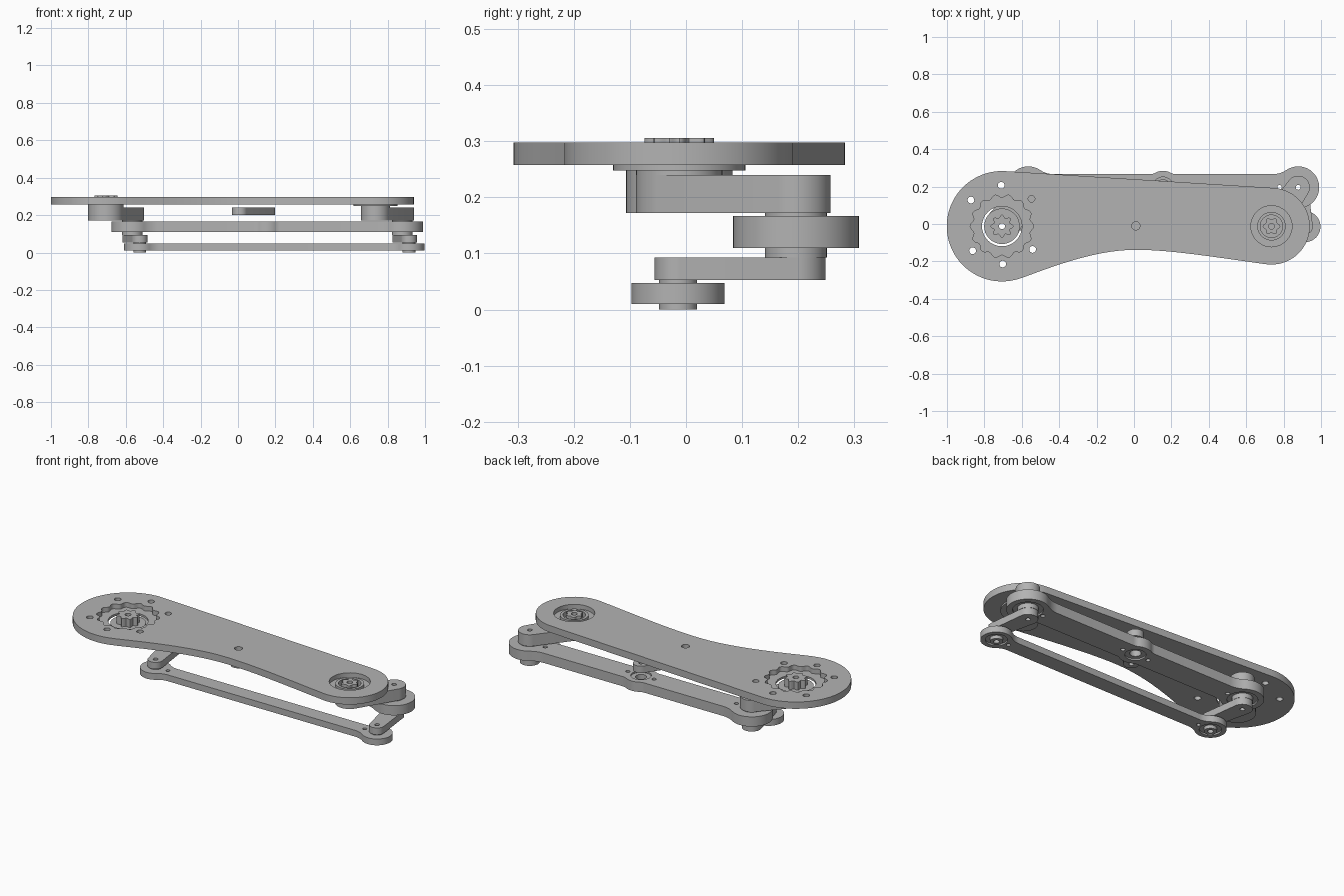
import bpy, bmesh
from math import cos, sin, pi, acos, atan2, sqrt, radians
from mathutils import Vector
from mathutils.geometry import interpolate_bezier

if "Cube" in bpy.data.objects:
    bpy.data.objects.remove(bpy.data.objects["Cube"])

GREY = (0.45, 0.45, 0.45, 1)
metal = bpy.data.materials.new("grey metal")
metal.use_nodes = True
metal.diffuse_color = GREY
metal.node_tree.nodes["Principled BSDF"].inputs["Base Color"].default_value = GREY


# ---- outline helpers (lists of 2D points, counter-clockwise) ----
def arc(c, r, a0, a1, n=32):
    return [(c[0] + r * cos(a0 + (a1 - a0) * i / n),
             c[1] + r * sin(a0 + (a1 - a0) * i / n)) for i in range(n + 1)]


def circle(c, r, n=48):
    return arc(c, r, 0, 2 * pi, n)[:-1]


def lobed(c, r, depth, lobes):
    n = lobes * 12
    pts = []
    for i in range(n):
        t = 2 * pi * i / n
        d = r + depth * cos(lobes * t)
        pts.append((c[0] + d * cos(t), c[1] + d * sin(t)))
    return pts


def link(c0, r0, c1, r1):
    """Two circles joined by their outer tangents."""
    dx, dy = c1[0] - c0[0], c1[1] - c0[1]
    a, th = atan2(dy, dx), acos((r0 - r1) / sqrt(dx * dx + dy * dy))
    return arc(c1, r1, a - th, a + th) + arc(c0, r0, a + th, a + 2 * pi - th)


def shoulder(r, w, f, start):
    """Arc from angle start, then a fillet that runs out on the line y = w."""
    fx, fy = sqrt((r + f) ** 2 - (w + f) ** 2), w + f
    a = atan2(fy, fx)
    return arc((0, 0), r, start, a, 24) + arc((fx, fy), f, a + pi, 1.5 * pi, 14)[1:]


def bar(x0, x1, y, r, w, f, boss=None):
    """Slim bar with round ends and an optional round boss (x, radius)."""
    end = shoulder(r, w, f, pi)
    top = [(x0 + px, py) for px, py in end]
    if boss:
        half = shoulder(boss[1], w, 0.06, pi / 2)
        top += [(boss[0] - px, py) for px, py in reversed(half)]
        top += [(boss[0] + px, py) for px, py in half[1:]]
    top += [(x1 - px, py) for px, py in reversed(end)]
    low = [(px, -py) for px, py in top[1:-1]]
    return [(px, y + py) for px, py in low + top[::-1]]


# ---- solid helpers ----
def prism(name, outline, z0, z1):
    bm = bmesh.new()
    face = bm.faces.new([bm.verts.new((x, y, z0)) for x, y in outline])
    up = bmesh.ops.extrude_face_region(bm, geom=[face])["geom"]
    bmesh.ops.translate(bm, vec=(0, 0, z1 - z0),
                        verts=[v for v in up if isinstance(v, bmesh.types.BMVert)])
    bmesh.ops.remove_doubles(bm, verts=bm.verts, dist=1e-5)
    bmesh.ops.recalc_face_normals(bm, faces=bm.faces)
    mesh = bpy.data.meshes.new(name)
    bm.to_mesh(mesh)
    bm.free()
    obj = bpy.data.objects.new(name, mesh)
    bpy.context.collection.objects.link(obj)
    mesh.materials.append(metal)
    return obj


def part(name, outline, z0, z1, cuts=()):
    """Extruded part; each cut is (outline, bottom, top) and is baked in."""
    obj = prism(name, outline, z0, z1)
    cutters = []
    for shape, a, b in cuts:
        cutter = prism("cutter", shape, a, b)
        cutter.hide_render = True
        mod = obj.modifiers.new("cut", 'BOOLEAN')
        mod.object, mod.operation, mod.solver = cutter, 'DIFFERENCE', 'EXACT'
        cutters.append(cutter)
    if cutters:
        deps = bpy.context.evaluated_depsgraph_get()
        baked = bpy.data.meshes.new_from_object(obj.evaluated_get(deps))
        obj.modifiers.clear()
        obj.data = baked
        for cutter in cutters:
            bpy.data.objects.remove(cutter)
    obj.data.polygons.foreach_set("use_smooth", [True] * len(obj.data.polygons))
    obj.data.set_sharp_from_angle(angle=radians(30))
    return obj


def hole(c, r, a=-1, b=1):
    return (circle(c, r, 32), a, b)


# ---- joint positions ----
HUB = {"right": (-0.706, -0.012), "left": (0.735, -0.012)}
MID = {"right": (-0.565, 0.196), "left": (0.878, 0.196)}
LOW = {"right": (-0.526, -0.014), "left": (0.914, -0.014)}
IDLER, BOSS = (0.01, -0.01), (0.155, 0.196)
hr, hl = HUB["right"], HUB["left"]

# ---- top plate: straight back edge, waisted front edge ----
R0, R1 = 0.295, 0.205
tan = acos((R0 - R1) / (hl[0] - hr[0]))
waist = [Vector(p) for p in ((-0.604, -0.290), (-0.416, -0.22), (-0.2, -0.138), (0.01, -0.138))]
flare = [Vector(p) for p in ((0.01, -0.138), (0.2, -0.138), (0.45, -0.18), (0.706, -0.215))]
plate = arc(hl, R1, radians(-97), tan) + arc(hr, R0, tan, radians(289), 64)
for curve in (waist, flare):
    plate += [(p.x, p.y) for p in interpolate_bezier(*curve, 24)[1:-1]]
    if curve is waist:
        plate.append((0.01, -0.138))
cuts = [(lobed(hr, 0.161, 0.009, 14), 0.27, 1), hole(hr, 0.107),
        hole(hl, 0.11, 0.272), hole(hl, 0.06), hole(IDLER, 0.022)]
for x, y in ((-0.71, 0.207), (-0.872, 0.128), (-0.548, 0.135),
             (-0.863, -0.143), (-0.702, -0.214), (-0.542, -0.136)):
    cuts.append(hole((x, y), 0.018))
part("top_plate", plate, 0.258, 0.298, cuts)

# ---- drive hubs ----
part("right_drive_star", lobed(hr, 0.054, 0.008, 8), 0.258, 0.306, [hole(hr, 0.016)])
part("left_drive_star", lobed(hl, 0.041, 0.006, 6), 0.258, 0.294, [hole(hl, 0.016)])
part("left_bearing_ring", circle(hl, 0.076), 0.272, 0.288, [hole(hl, 0.06)])
part("left_hub_flange", circle(hl, 0.118), 0.248, 0.258, [hole(hl, 0.016)])

# ---- cranks, spacers and feet on both sides ----
for side, big in (("right", 0.095), ("left", 0.077)):
    h, m, l = HUB[side], MID[side], LOW[side]
    part(side + "_upper_crank", link(h, big, m, 0.062), 0.172, 0.24,
         [hole(h, 0.016), hole(m, 0.013)])
    part(side + "_upper_hub", circle(h, big), 0.24, 0.258 if side == "right" else 0.248,
         [hole(h, 0.016)])
    part(side + "_upper_spacer", circle(m, 0.055), 0.167, 0.172, [hole(m, 0.013)])
    part(side + "_middle_spacer", circle(m, 0.055), 0.093, 0.119, [hole(m, 0.013)])
    part(side + "_lower_crank", link(m, 0.053, l, 0.042), 0.053, 0.093,
         [hole(m, 0.013), hole(l, 0.013)])
    part(side + "_lower_spacer", circle(l, 0.034), 0.047, 0.053, [hole(l, 0.013)])
    part(side + "_foot", circle(l, 0.034), 0, 0.019, [hole(l, 0.016)])

# ---- middle bar with bearing seats and a centre boss ----
mr, ml = MID["right"], MID["left"]
part("middle_bar", bar(mr[0], ml[0], mr[1], 0.112, 0.07, 0.14, (BOSS[0], 0.088)), 0.11, 0.167,
     [hole(mr, 0.08, -1, 0.119), hole(ml, 0.08, -1, 0.119),
      hole(mr, 0.013), hole(ml, 0.013),
      hole(BOSS, 0.055, -1, 0.119), hole(BOSS, 0.055, 0.158, 1), hole(BOSS, 0.03)]
     + [hole((x, mr[1]), 0.012) for x in (mr[0] + 0.1, BOSS[0] - 0.085, BOSS[0] + 0.085, ml[0] - 0.1)])

# ---- idler link between plate and middle bar ----
part("idler_link", link(IDLER, 0.042, BOSS, 0.043), 0.2, 0.24,
     [hole(IDLER, 0.013, -1, 0.23), hole(BOSS, 0.013)])

# ---- bottom bar ----
lr, ll = LOW["right"], LOW["left"]
part("bottom_bar", bar(lr[0], ll[0], lr[1], 0.083, 0.045, 0.1), 0.01, 0.047,
     [hole(lr, 0.058, -1, 0.019), hole(ll, 0.058, -1, 0.019),
      hole(lr, 0.016), hole(ll, 0.016),
      hole((lr[0] + 0.08, lr[1]), 0.011), hole((ll[0] - 0.08, ll[1]), 0.011)])
